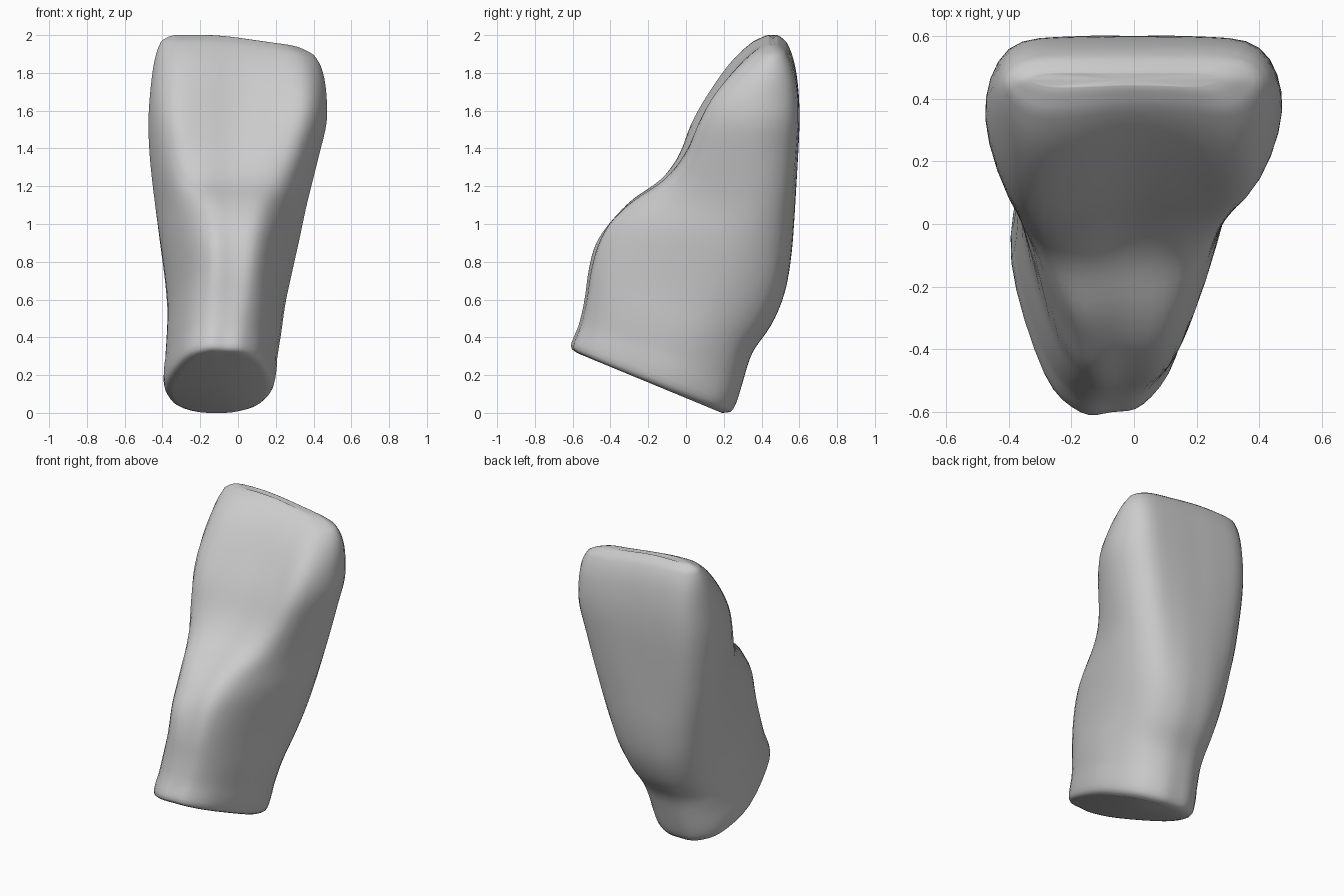
import bpy
import bmesh
from mathutils import Vector

default_cube = bpy.data.objects.get("Cube")
if default_cube:
    bpy.data.objects.remove(default_cube, do_unlink=True)

ENAMEL = (0.6, 0.6, 0.6, 1)
STEPS = 4

# Each section: front y, front z, back y, back z, right edge x, left edge x
SECTIONS = [
    (-.56, .31, .19, 0, -.36, .13),
    (-.60, .35, .25, .02, -.41, .17),
    (-.56, .46, .30, .16, -.41, .19),
    (-.53, .60, .35, .32, -.4, .215),
    (-.51, .75, .45, .46, -.395, .235),
    (-.47, .90, .525, .64, -.405, .275),
    (-.40, 1.02, .56, .85, -.425, .32),
    (-.28, 1.13, .575, 1.05, -.445, .36),
    (-.14, 1.23, .585, 1.22, -.46, .40),
    (-.04, 1.36, .595, 1.40, -.475, .44),
    (.04, 1.53, .60, 1.55, -.48, .475),
    (.13, 1.69, .595, 1.70, -.47, .475),
    (.24, 1.85, .575, 1.85, -.45, .46),
    (.34, 1.95, .54, 1.95, -.42, .42),
    (.41, 1.99, .5, 1.99, -.37, .34),
    (.44, 2, .48, 2, -.33, .27),
]

# Half outlines from front centre to back centre: (width share, depth share)
ROOT = [(0, 0), (.35, .03), (.72, .2), (1, .58), (.82, .86), (.42, .98), (0, 1)]
MIDDLE = [(0, .02), (.4, .02), (.72, .25), (1, .7), (.82, .93), (.4, .99), (0, 1)]
CROWN = [(0, .1), (.4, .07), (.79, .02), (1, .52), (.85, .94), (.4, 1), (0, 1)]


def blend(a, b, t):
    return [Vector(p).lerp(Vector(q), t) for p, q in zip(a, b)]


def smooth_path(points, closed):
    """Sample a Catmull-Rom curve through the points."""
    n = len(points)
    pick = (lambda i: points[i % n]) if closed else (lambda i: points[max(0, min(i, n - 1))])
    result = []
    for i in range(n if closed else n - 1):
        a, b, c, d = (pick(i + k) for k in (-1, 0, 1, 2))
        for s in range(STEPS):
            t = s / STEPS
            result.append(b + (c - a) * t / 2
                          + (a - b * 2.5 + c * 2 - d / 2) * t ** 2
                          + (b * 3 - a - c * 3 + d) * t ** 3 / 2)
    return result if closed else result + [points[-1]]


def make_ring(index, section):
    """Place the outline for one section in its tilted plane."""
    yf, zf, yb, zb, x_low, x_high = section
    if index <= 7:
        half = blend(ROOT, MIDDLE, max(0, index - 2) / 5)
    else:
        half = blend(MIDDLE, CROWN, min(1, (index - 7) / 4))
    outline = [(u, t) for u, t in half] + [(-u, t) for u, t in half[-2:0:-1]]
    # The front of the root leans to the left, and the right side is fuller
    lean = .05 * max(0, min(1, (8 - index) / 4))
    fullness = .07 * min(1, abs(index - 6) / 3)
    ring = []
    for u, t in outline:
        if u < 0:
            t = max(0, t - fullness * (1 - t))
        x = (x_low + x_high) / 2 + u * (x_high - x_low) / 2 + lean * (1 - t)
        y = yf + (yb - yf) * t
        z = zf + (zb - zf) * t
        # The biting edge drops toward the left corner
        slope = max(0, min(1, (z - 1.5) / .4))
        ring.append(Vector((x, y, z - slope * .14 * max(0, x + .1))))
    return smooth_path(ring, True)


# Loft the tooth through smoothed sections
key_rings = [make_ring(i, s) for i, s in enumerate(SECTIONS)]
columns = [smooth_path(list(column), False) for column in zip(*key_rings)]
rings = list(zip(*columns))

bm = bmesh.new()
loops = [[bm.verts.new(p) for p in ring] for ring in rings]
for low, high in zip(loops, loops[1:]):
    for i in range(len(low)):
        j = (i + 1) % len(low)
        bm.faces.new((low[i], low[j], high[j], high[i]))

# Close the root cut and the biting edge
for loop in (loops[0], loops[-1]):
    centre = bm.verts.new(sum((v.co for v in loop), Vector()) / len(loop))
    for i in range(len(loop)):
        bm.faces.new((loop[i], loop[(i + 1) % len(loop)], centre))

# Relax the surface so the ridges flow into the walls
for _ in range(3):
    bmesh.ops.smooth_vert(bm, verts=[v for loop in loops[8:-8] for v in loop], factor=.5,
                          use_axis_x=True, use_axis_y=True, use_axis_z=True)
bmesh.ops.recalc_face_normals(bm, faces=bm.faces)

mesh = bpy.data.meshes.new("tooth")
bm.to_mesh(mesh)
bm.free()
tooth = bpy.data.objects.new("tooth", mesh)
bpy.context.collection.objects.link(tooth)

# Plain grey enamel
material = bpy.data.materials.new("grey_enamel")
material.use_nodes = True
material.diffuse_color = ENAMEL
material.node_tree.nodes["Principled BSDF"].inputs["Base Color"].default_value = ENAMEL
mesh.materials.append(material)

bpy.ops.object.select_all(action="DESELECT")
tooth.select_set(True)
bpy.context.view_layer.objects.active = tooth
bpy.ops.object.shade_smooth_by_angle(angle=1.1)
